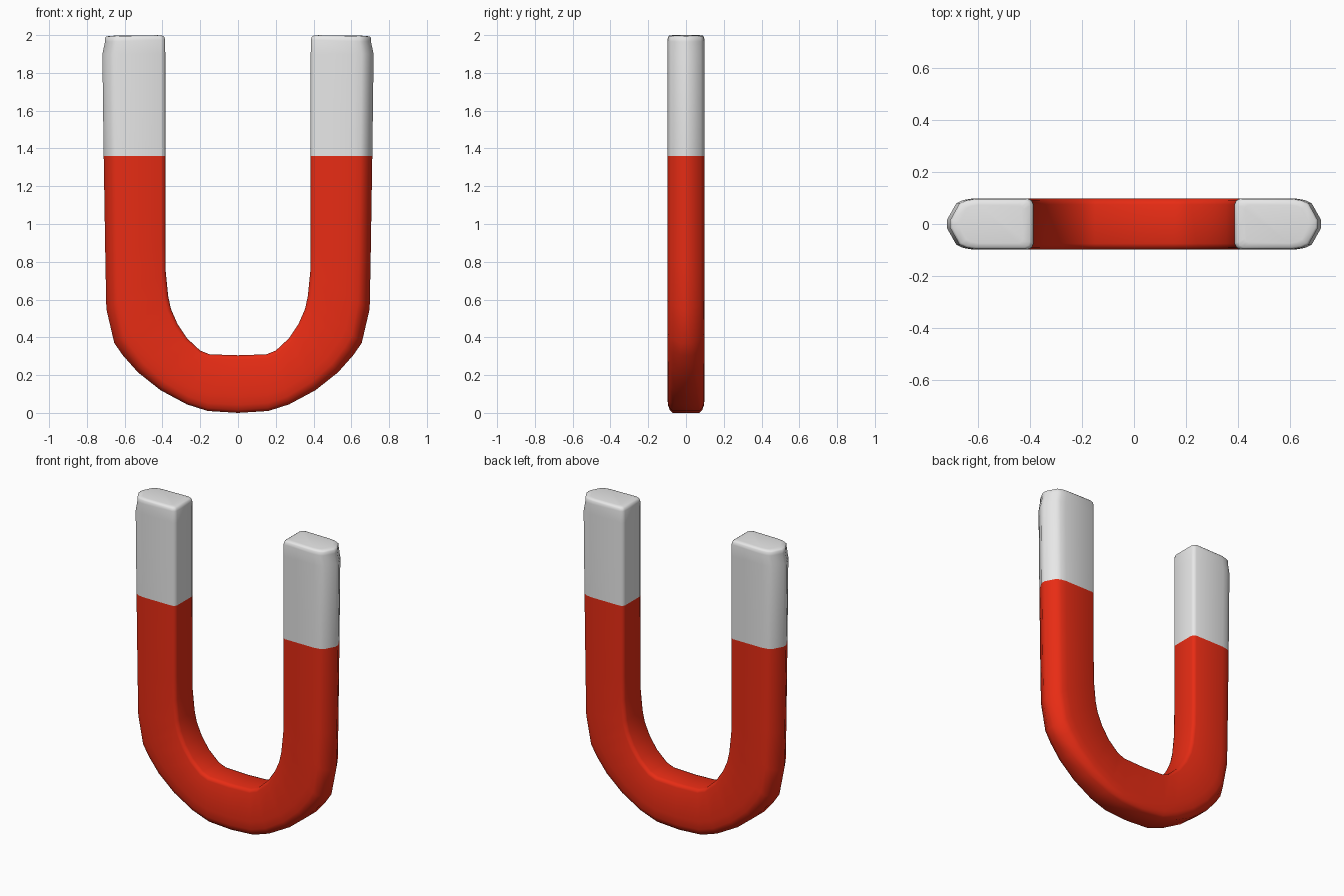
import bpy, bmesh, math
from mathutils import Vector

cube = bpy.data.objects.get("Cube")
if cube:
    bpy.data.objects.remove(cube, do_unlink=True)


def make_material(name, colour):
    mat = bpy.data.materials.new(name)
    mat.use_nodes = True
    mat.diffuse_color = colour
    mat.node_tree.nodes["Principled BSDF"].inputs["Base Color"].default_value = colour
    return mat


SPLIT = 1.36   # height where the painted body meets the bare tips

# Half of the U: inner x, inner z, outer x, outer z, bulge of the outer side
half = [
    (0.00, .305, 0.00, .000, 0), (0.15, .310, 0.16, .010, 0),
    (0.20, .330, 0.27, .045, .1), (0.27, .395, 0.41, .120, .3),
    (0.32, .470, 0.53, .215, .5), (0.355, .55, 0.61, .305, .7),
    (0.37, .620, 0.655, .37, .8), (0.383, .75, 0.697, .55, 1),
    (0.385, .90, 0.702, .80, 1), (0.385, SPLIT, 0.711, SPLIT, 1),
    (0.385, 1.90, 0.718, 1.90, 1), (0.386, 1.975, 0.704, 1.965, 1),
]

# Half section as (fraction across, y): square outer edge and bulged outer edge
square = [(0, .075), (.02, .09), (.07, .098), (.70, .098), (.86, .096), (.95, .086), (1, .07)]
bulged = [(0, .075), (.02, .09), (.07, .098), (.70, .098), (.81, .092), (.89, .080), (1, .015)]


def section(inner, outer, bulge, inset=0.0):
    pts = []
    for (t0, y0), (t1, y1) in zip(square, bulged):
        t = t0 + (t1 - t0) * bulge
        y = y0 + (y1 - y0) * bulge
        t = 0.5 + (t - 0.5) * (1 - inset)
        pts.append((inner.lerp(outer, t), y * (1 - inset)))
    ring = pts + [(p, -y) for p, y in reversed(pts)]
    return [Vector((p.x, y, p.z)) for p, y in ring]


rings = [section(Vector((a, 0, b)), Vector((c, 0, d)), k) for a, b, c, d, k in half]

# Rounded end of the leg
for lift, inset in ((1.990, .03), (1.997, .09), (2.0, .25)):
    rings.append(section(Vector((.385, 0, lift)), Vector((.710, 0, lift - .004)), 1, inset))

mirrored = [[Vector((-p.x, p.y, p.z)) for p in r] for r in reversed(rings[1:])]
rings = mirrored + rings

# Loft the sections into one closed bar
bm = bmesh.new()
loops = [[bm.verts.new(p) for p in r] for r in rings]
n = len(loops[0])
for a, b in zip(loops, loops[1:]):
    for i in range(n):
        j = (i + 1) % n
        bm.faces.new((a[i], a[j], b[j], b[i]))
bm.faces.new(loops[0])
bm.faces.new(list(reversed(loops[-1])))
bmesh.ops.recalc_face_normals(bm, faces=bm.faces)

# Bare tips above the split, paint below
for f in bm.faces:
    f.material_index = int(f.calc_center_median().z > SPLIT)

mesh = bpy.data.meshes.new("horseshoe_magnet")
bm.to_mesh(mesh)
bm.free()
mesh.materials.append(make_material("red paint", (0.8, 0.025, 0.007, 1)))
mesh.materials.append(make_material("light grey metal", (0.8, 0.8, 0.8, 1)))

magnet = bpy.data.objects.new("horseshoe_magnet", mesh)
bpy.context.collection.objects.link(magnet)
bpy.context.view_layer.objects.active = magnet
magnet.select_set(True)
bpy.ops.object.shade_smooth_by_angle(angle=math.radians(60))
